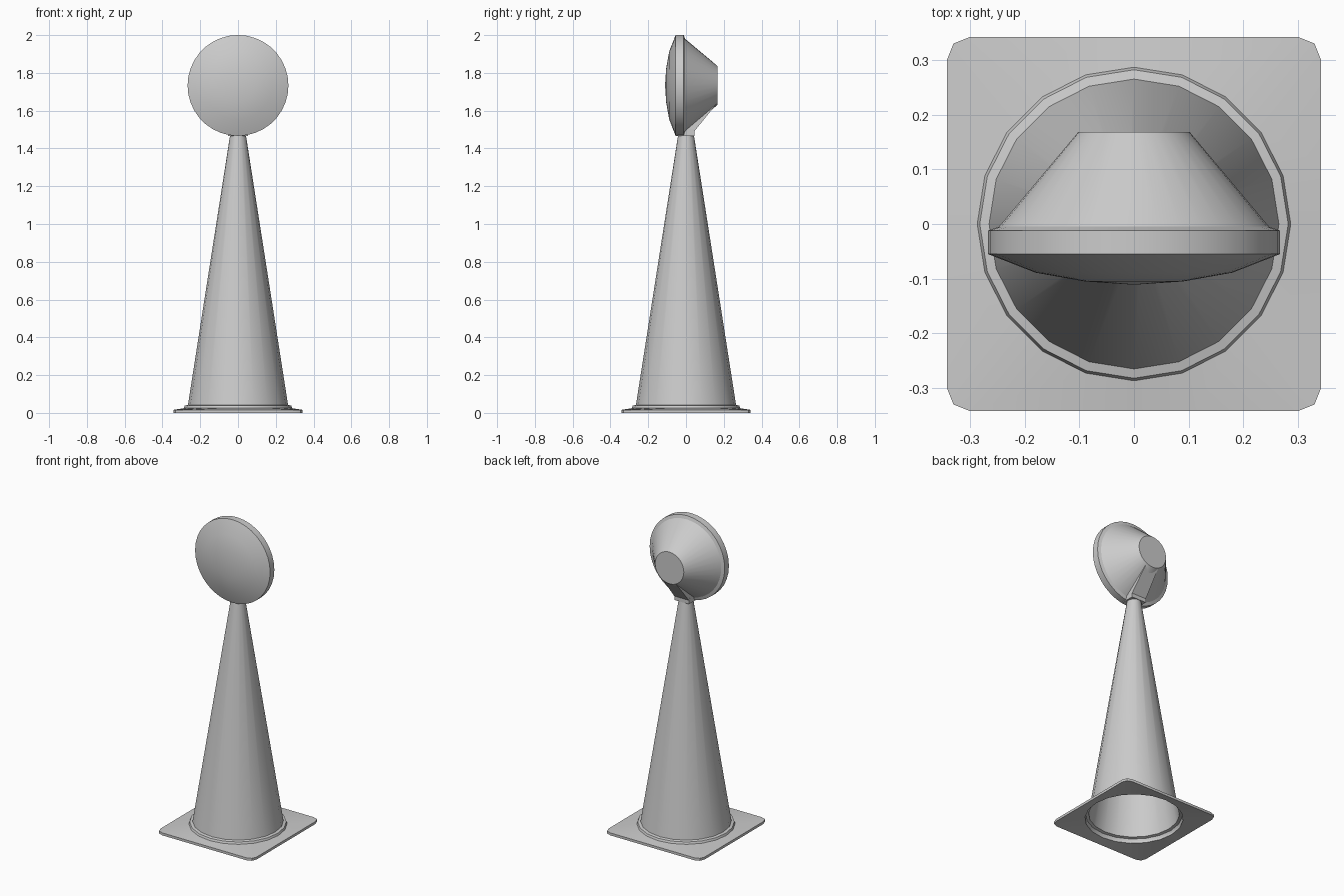
import bpy, bmesh
from math import sin, cos, radians, tau

if "Cube" in bpy.data.objects:
    bpy.data.objects.remove(bpy.data.objects["Cube"])


def finish(name, bm, angle=35):
    bmesh.ops.remove_doubles(bm, verts=bm.verts, dist=1e-5)
    bmesh.ops.recalc_face_normals(bm, faces=bm.faces)
    mesh = bpy.data.meshes.new(name)
    bm.to_mesh(mesh)
    bm.free()
    obj = bpy.data.objects.new(name, mesh)
    bpy.context.collection.objects.link(obj)
    bpy.ops.object.select_all(action='DESELECT')
    obj.select_set(True)
    bpy.context.view_layer.objects.active = obj
    bpy.ops.object.shade_smooth_by_angle(angle=radians(angle))
    return obj


def loft(bm, loops, closed=False, caps=()):
    rings = [[bm.verts.new(p) for p in loop] for loop in loops]
    pairs = list(zip(rings, rings[1:]))
    if closed:
        pairs.append((rings[-1], rings[0]))
    for a, b in pairs:
        n = len(a)
        for i in range(n):
            j = (i + 1) % n
            bm.faces.new((a[i], a[j], b[j], b[i]))
    for c in caps:
        bm.faces.new(rings[c])


def circle_z(r, z, n=20):
    return [(r * cos(tau * i / n), r * sin(tau * i / n), z) for i in range(n)]


HEAD_Z = 1.7335


def circle_y(r, y, n=36):
    return [(r * cos(tau * i / n), y, HEAD_Z + r * sin(tau * i / n)) for i in range(n)]


# Square foot with rounded corners and a round opening
E, C, M = 0.342, 0.30, 0.33
quarter = [((E, 0), 0), ((E, 0.11), 18), ((E, C), 36), ((M, M), 45),
           ((C, E), 54), ((0.11, E), 72)]


def foot_loops(z_out, z_in, r):
    outer, inner = [], []
    for q in range(4):
        c, s = round(cos(tau * q / 4)), round(sin(tau * q / 4))
        for (x, y), a in quarter:
            a = radians((36 if a == 45 else a) + 90 * q)
            outer.append((x * c - y * s, x * s + y * c, z_out))
            inner.append((r * cos(a), r * sin(a), z_in))
    return outer, inner


bm = bmesh.new()
top_out, top_in = foot_loops(0.016, 0.025, 0.286)
low_out, low_in = foot_loops(0.004, 0.012, 0.286)
for v in range(len(low_out)):
    low_out[v] = (low_out[v][0], low_out[v][1], 0.0)
loft(bm, [top_out, top_in, low_in, low_out], closed=True)
# merging doubles removes the collapsed inner corner edges
finish("square_foot", bm, 30)

# Hollow 20-sided cone with a stepped collar
bm = bmesh.new()
loft(bm, [circle_z(0.287, 0.024), circle_z(0.282, 0.038), circle_z(0.265, 0.042),
          circle_z(0.042, 1.47)], caps=(-1,))
finish("cone_body", bm, 35)

# Lamp rim and tapered rear housing
bm = bmesh.new()
loft(bm, [circle_y(0.267, -0.055), circle_y(0.267, -0.012), circle_y(0.247, -0.005),
          circle_y(0.102, 0.168)], caps=(-1,))
finish("lamp_housing", bm, 30)

# Shallow domed lens
bm = bmesh.new()
loft(bm, [circle_y(0.267, -0.055), circle_y(0.18, -0.089), circle_y(0.09, -0.105),
          circle_y(0.0, -0.111)])
finish("lens", bm, 30)

# Mounting block between cone and lamp
bm = bmesh.new()
bmesh.ops.create_cube(bm, size=1)
for v in bm.verts:
    v.co = (v.co.x * 0.104, v.co.y * 0.09, 1.4845 + v.co.z * 0.035)
finish("mount_block", bm, 30)

# Wedge from the mount up to the rear cap
bm = bmesh.new()
sides = [[(s * w, y, z) for w, y, z in ((0.045, 0.167, 1.642), (0.052, 0.045, 1.492),
                                       (0.052, -0.02, 1.492))] for s in (-1, 1)]
loft(bm, sides, caps=(0, 1))
finish("rear_wedge", bm, 30)
